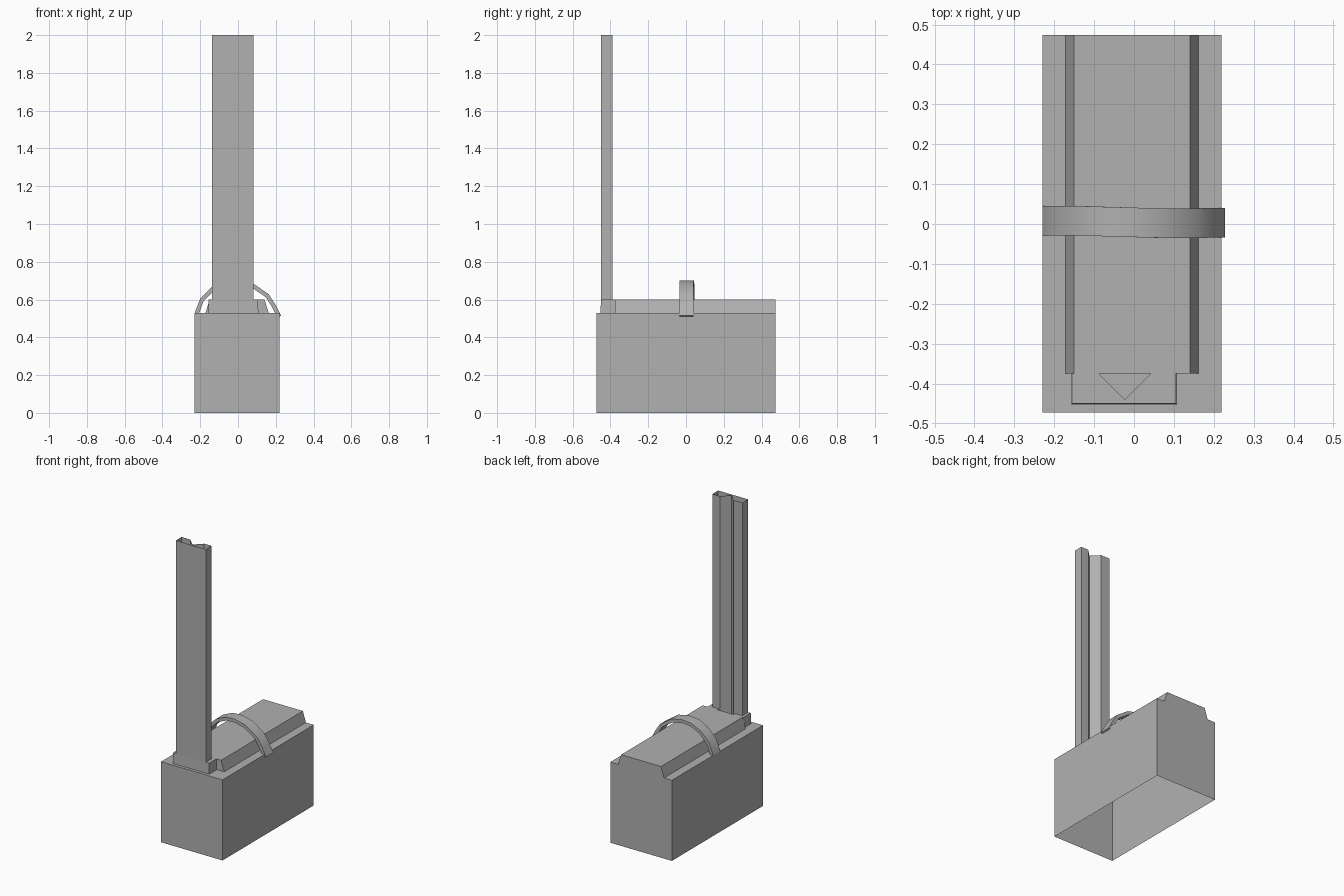
import bpy, bmesh
from mathutils import Vector

if "Cube" in bpy.data.objects:
    bpy.data.objects.remove(bpy.data.objects["Cube"])

# one mid grey for everything
grey = bpy.data.materials.new("mid_grey")
grey.diffuse_color = (0.44, 0.44, 0.44, 1)
grey.use_nodes = True
grey.node_tree.nodes["Principled BSDF"].inputs["Base Color"].default_value = grey.diffuse_color


def make_object(name, bm):
    bmesh.ops.recalc_face_normals(bm, faces=bm.faces)
    mesh = bpy.data.meshes.new(name)
    bm.to_mesh(mesh)
    bm.free()
    mesh.materials.append(grey)
    ob = bpy.data.objects.new(name, mesh)
    bpy.context.collection.objects.link(ob)
    return ob


def loft(name, start, end, cap_start=False, cap_end=True):
    """Join two matching outlines with walls and optional end caps."""
    bm = bmesh.new()
    a = [bm.verts.new(p) for p in start]
    b = [bm.verts.new(p) for p in end]
    n = len(a)
    for i in range(n):
        j = (i + 1) % n
        bm.faces.new((a[i], a[j], b[j], b[i]))
    if cap_start:
        bm.faces.new(a[::-1])
    if cap_end:
        bm.faces.new(b)
    return make_object(name, bm)


def at_z(outline, z):
    return [(x, y, z) for x, y in outline]


def at_y(outline, y):
    return [(x, y, z) for x, z in outline]


# main housing: box with an open underside
box = [(-0.229, -0.473), (0.219, -0.473), (0.219, 0.474), (-0.229, 0.474)]
loft("housing", at_z(box, 0), at_z(box, 0.53))

# raised lid with sloping sides, flush with the back
lid = [(-0.172, 0.53), (-0.15, 0.60), (0.14, 0.60), (0.162, 0.53)]
loft("lid", at_y(lid, -0.375), at_y(lid, 0.474), cap_start=True)


def grooved(x0, x1, y0, y1, apex=(-0.023, -0.44)):
    """Rectangle whose rear side has a V groove cut into it."""
    w = y1 - apex[1]
    return [(x0, y0), (x1, y0), (x1, y1), (apex[0] + w, y1), apex,
            (apex[0] - w, y1), (x0, y1)]


# blade socket and tall hollow blade, both with the V groove behind
loft("blade_socket", at_z(grooved(-0.157, 0.108, -0.453, -0.375), 0.53),
     at_z(grooved(-0.156, 0.105, -0.45, -0.375), 0.60))
blade = grooved(-0.137, 0.081, -0.45, -0.39)
loft("blade", at_z(blade, 0.60), at_z(blade, 2.0), cap_end=False)

# curved carrying handle, slightly skewed across the top
path = [(-0.229, 0.53), (-0.20, 0.605), (-0.14, 0.665), (-0.07, 0.697),
        (0.0, 0.702), (0.08, 0.685), (0.163, 0.628), (0.20, 0.57),
        (0.228, 0.515)]
shift = [0.008, 0.008, 0.008, 0.006, 0.004, 0.002, 0.002, 0.003, 0.003]
bm = bmesh.new()
rings = []
for i, (x, z) in enumerate(path):
    p, q = path[max(i - 1, 0)], path[min(i + 1, len(path) - 1)]
    t = Vector((q[0] - p[0], q[1] - p[1])).normalized()
    ix, iz = x + t.y * 0.022, z - t.x * 0.022
    y0, y1 = shift[i] - 0.037, shift[i] + 0.037
    rings.append([bm.verts.new(c) for c in
                  ((x, y0, z), (x, y1, z), (ix, y1, iz), (ix, y0, iz))])
for r, s in zip(rings, rings[1:]):
    for k in range(4):
        m = (k + 1) % 4
        bm.faces.new((r[k], r[m], s[m], s[k]))
bm.faces.new(rings[0])
bm.faces.new(rings[-1][::-1])
handle = make_object("handle", bm)

bpy.context.view_layer.objects.active = handle
handle.select_set(True)
bpy.ops.object.shade_smooth_by_angle(angle=0.7)
